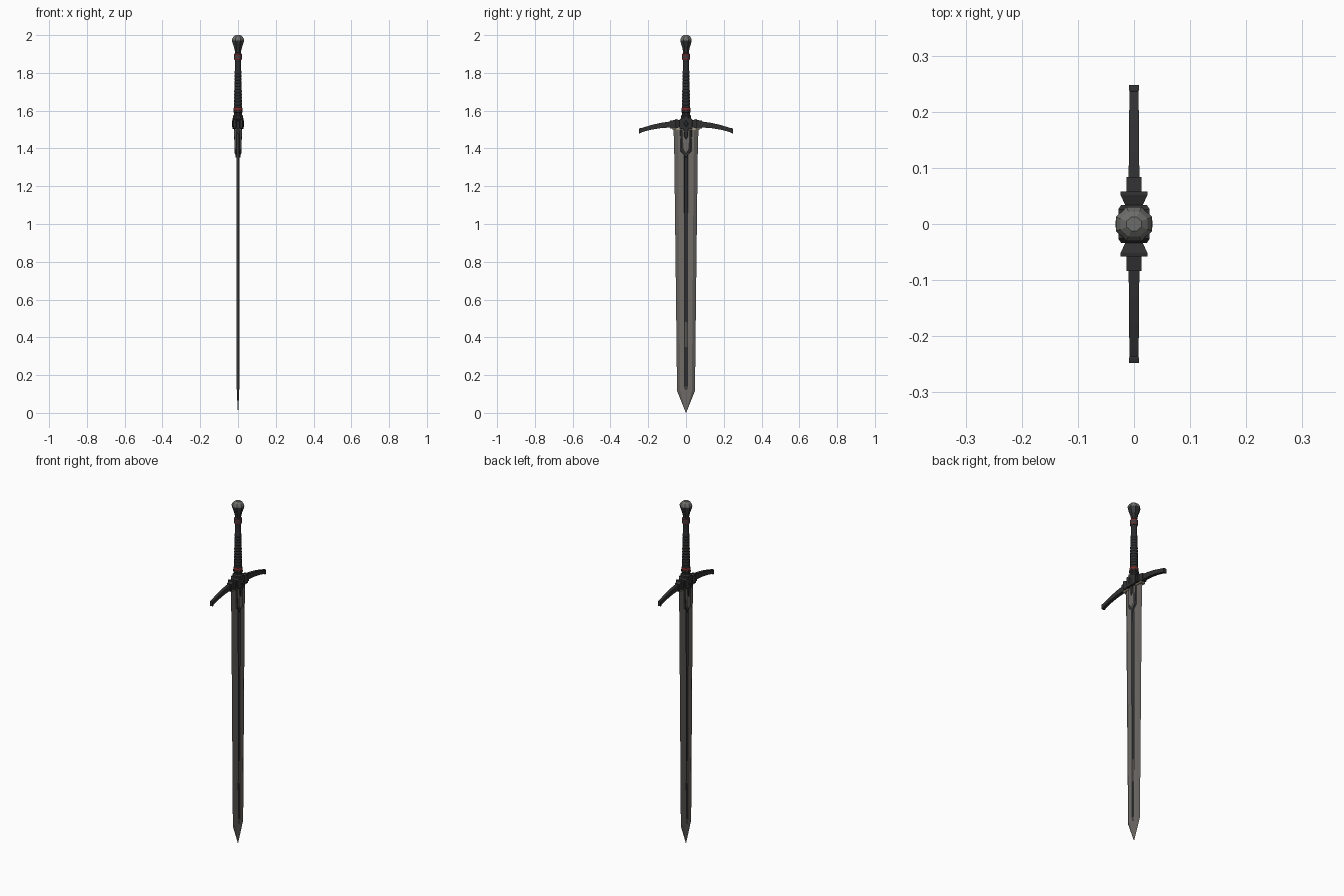
import bpy, bmesh, math

if "Cube" in bpy.data.objects:
    bpy.data.objects.remove(bpy.data.objects["Cube"])

def mat(name, c):
    m = bpy.data.materials.new(name)
    m.diffuse_color = (*c, 1)
    m.use_nodes = True
    m.node_tree.nodes["Principled BSDF"].inputs["Base Color"].default_value = m.diffuse_color
    return m

steel = mat("steel", (0.16, 0.15, 0.138))
edge = mat("edge_steel", (0.125, 0.117, 0.108))
dark_steel = mat("dark_steel", (0.045, 0.047, 0.052))
iron = mat("black_iron", (0.030, 0.030, 0.031))
leather = mat("dark_leather", (0.024, 0.025, 0.027))
red = mat("red_band", (0.19, 0.022, 0.022))
cap_grey = mat("pommel_grey", (0.15, 0.15, 0.142))
brass = mat("pale_brass", (0.30, 0.25, 0.17))

def finish(name, bm, mats, smooth=None):
    bmesh.ops.remove_doubles(bm, verts=bm.verts, dist=1e-5)
    bmesh.ops.recalc_face_normals(bm, faces=bm.faces)
    me = bpy.data.meshes.new(name)
    bm.to_mesh(me)
    bm.free()
    for m in mats:
        me.materials.append(m)
    ob = bpy.data.objects.new(name, me)
    bpy.context.collection.objects.link(ob)
    if smooth:
        bpy.context.view_layer.objects.active = ob
        ob.select_set(True)
        bpy.ops.object.shade_smooth_by_angle(angle=math.radians(smooth))
        ob.select_set(False)
    return ob

def loft(name, rings, mats, rule=None, smooth=None):
    """Skin a row of equal closed rings; rule(segment, side) picks the colour."""
    bm = bmesh.new()
    vs = [[bm.verts.new(p) for p in r] for r in rings]
    n = len(rings[0])
    for i in range(len(vs) - 1):
        for j in range(n):
            k = (j + 1) % n
            f = bm.faces.new((vs[i][j], vs[i][k], vs[i + 1][k], vs[i + 1][j]))
            if rule:
                f.material_index = rule(i, j)
    bm.faces.new(vs[0])
    f = bm.faces.new(vs[-1])
    if rule:
        f.material_index = rule(len(vs) - 2, 0)
    return finish(name, bm, mats, smooth)

def lathe(name, prof, mats, sides=16, rule=None, smooth=None, sy=1.0):
    """prof = (radius, z) pairs turned about z."""
    rings = []
    for r, z in prof:
        a = [(j + 0.5) * math.tau / sides for j in range(sides)]
        rings.append([(r * math.cos(t), sy * r * math.sin(t), z) for t in a])
    return loft(name, rings, mats, rule, smooth)

def plate(name, outline, x0, x1, inset, m):
    """Bevelled plate: (y, z) outline standing from x0 to x1, mirrored in y."""
    pts = outline + [(-y, z) for y, z in reversed(outline) if y > 0]
    cz = sum(z for _, z in pts) / len(pts)
    top = [(x1, y * inset, cz + (z - cz) * (1 - (1 - inset) * 0.4)) for y, z in pts]
    return loft(name, [[(x0, y, z) for y, z in pts], top], [m])

# Blade: flat faces, ground edges and a sunken fuller
def blade_ring(z, w, t, f, d):
    half = [(w, 0), (0.66 * w, t), (f, t), (f * 0.6, d), (-f * 0.6, d), (-f, t), (-0.66 * w, t)]
    return [(x, y, z) for y, x in half] + [(-x, -y, z) for y, x in half]

sections = [(0.0, 0.001, 0.0006, 0.0004, 0.0006), (0.115, 0.047, 0.0065, 0.002, 0.0065),
            (0.14, 0.048, 0.0068, 0.008, 0.003), (0.35, 0.050, 0.0072, 0.008, 0.003),
            (0.48, 0.0515, 0.0074, 0.008, 0.003), (0.95, 0.057, 0.008, 0.009, 0.003),
            (1.36, 0.062, 0.0085, 0.010, 0.0035), (1.44, 0.0635, 0.009, 0.010, 0.0035),
            (1.505, 0.067, 0.009, 0.010, 0.0035)]

def blade_colour(i, j):
    s = j % 7
    if s in (2, 3, 4) and i >= 2 and i != 3:
        return 2
    return 1 if s in (0, 6) else 0

loft("blade", [blade_ring(*s) for s in sections], [steel, edge, dark_steel], blade_colour)

# Pointed plates over the top of the blade, on both sides
for side, s in (("right", 1), ("left", -1)):
    plate("blade_collar_" + side, [(0.034, 1.51), (0.031, 1.385), (0.017, 1.372), (0.0, 1.35)],
          0.004 * s, 0.014 * s, 0.85, dark_steel)
    plate("blade_collar_face_" + side, [(0.026, 1.505), (0.024, 1.395), (0.0, 1.365)],
          0.012 * s, 0.018 * s, 0.7, steel)
    plate("collar_tongue_" + side, [(0.014, 1.505), (0.012, 1.465), (0.0, 1.445)],
          0.016 * s, 0.021 * s, 0.7, iron)
    # Diamond boss on the guard
    plate("guard_boss_" + side, [(0.0, 1.552), (0.015, 1.531), (0.0, 1.51)],
          0.026 * s, 0.033 * s, 0.4, dark_steel)

# Thin pale plate under the guard
def box_ring(y, hx, z0, z1):
    return [(-hx, y, z0), (hx, y, z0), (hx, y, z1), (-hx, y, z1)]

loft("guard_underplate", [box_ring(y, 0.013, 1.497, 1.506) for y in (-0.072, 0.072)], [brass])

# Guard: centre block, flared shoulders, collars and drooping arms
loft("guard_centre", [box_ring(y, x, a, b) for y, x, a, b in
     ((-0.034, 0.023, 1.51, 1.552), (-0.026, 0.028, 1.503, 1.562),
      (0.026, 0.028, 1.503, 1.562), (0.034, 0.023, 1.51, 1.552))], [iron])
for side, s in (("front", -1), ("back", 1)):
    def piece(name, rows):
        loft(name + side, [box_ring(s * y, x, a, b) for y, x, a, b in rows], [iron])
    piece("guard_shoulder_", [(0.030, 0.014, 1.513, 1.548), (0.052, 0.024, 1.506, 1.555),
                              (0.058, 0.024, 1.507, 1.554)])
    piece("guard_collar_", [(0.055, 0.0135, 1.507, 1.551), (0.084, 0.0135, 1.506, 1.547)])
    piece("guard_arm_", [(0.080, 0.0095, 1.511, 1.543), (0.13, 0.0092, 1.508, 1.536),
                         (0.18, 0.0087, 1.500, 1.525), (0.22, 0.0083, 1.490, 1.513),
                         (0.236, 0.0080, 1.485, 1.507), (0.239, 0.0088, 1.481, 1.508),
                         (0.248, 0.0088, 1.480, 1.506)])

# Stepped socket between guard and grip
lathe("grip_socket", [(0.030, 1.558), (0.030, 1.572), (0.023, 1.578), (0.023, 1.588),
                      (0.027, 1.592), (0.025, 1.602)], [iron], sides=8)

# Red bands and metal rings at both ends of the grip
lathe("lower_band", [(0.022, 1.600), (0.0245, 1.604), (0.0245, 1.612), (0.022, 1.616)],
      [red], smooth=40)
lathe("upper_ring", [(0.018, 1.868), (0.0205, 1.872), (0.0205, 1.878), (0.0205, 1.893),
                     (0.0205, 1.900), (0.016, 1.905)],
      [dark_steel, red], rule=lambda i, j: int(i in (1, 3)), smooth=40)

# Leather grip with wrapped ridges on the lower part
prof = []
for i in range(12):
    z = 1.612 + i * 0.0165
    r = 0.0218 - i * 0.0003
    prof += [(r - 0.002, z), (r, z + 0.004), (r, z + 0.0125)]
prof += [(0.0165, 1.812), (0.0165, 1.87)]
lathe("grip", prof, [leather], smooth=35)

# Faceted pommel with a grey domed cap
lathe("pommel", [(0.016, 1.900), (0.018, 1.915), (0.023, 1.935), (0.032, 1.960),
                 (0.035, 1.972), (0.034, 1.980), (0.026, 1.992), (0.014, 2.0)],
      [iron, cap_grey, dark_steel], sides=8, sy=0.94,
      rule=lambda i, j: 1 if i >= 4 else (2 if i in (2, 3) and j % 2 == 0 else 0))
